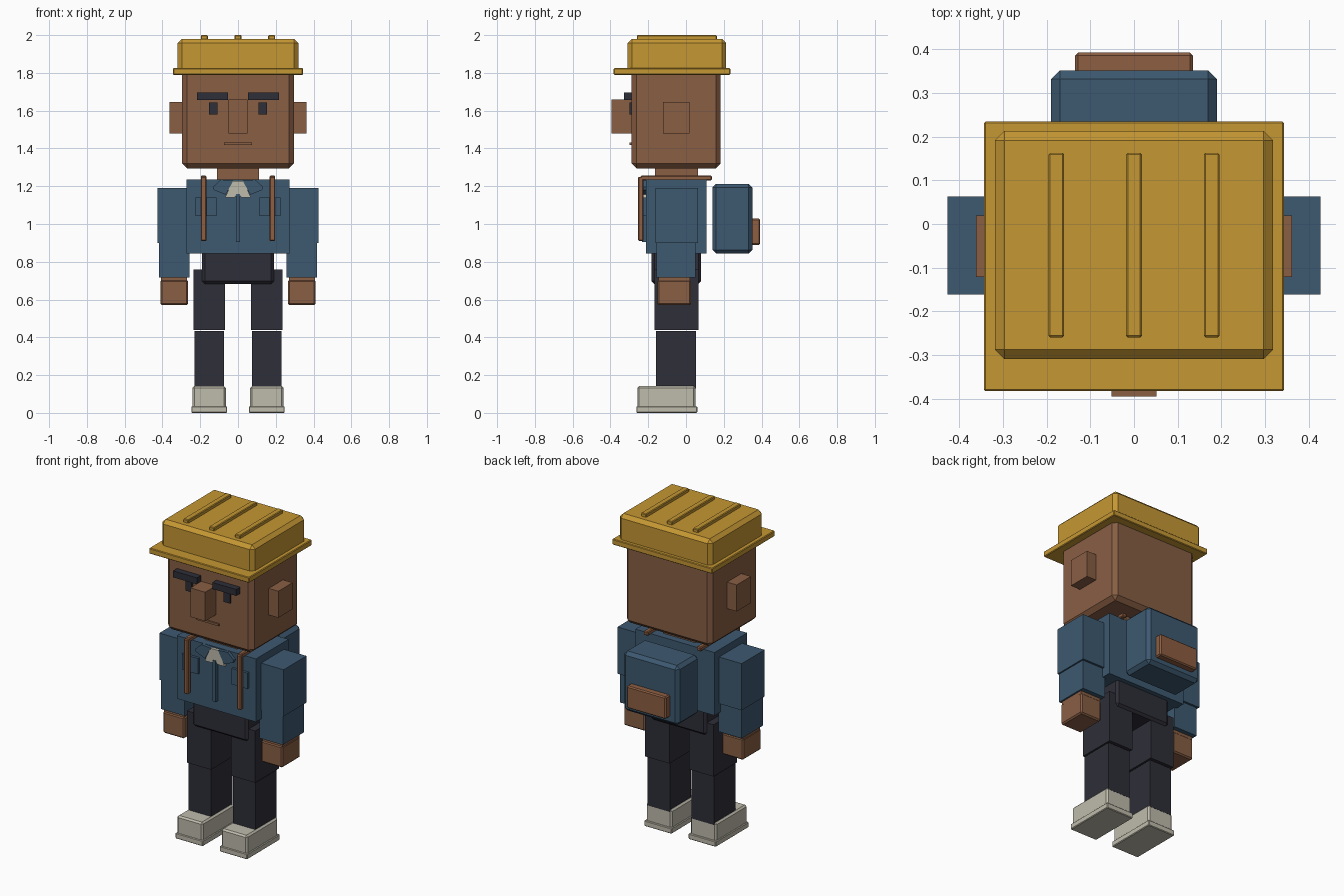
import bpy, bmesh

cube = bpy.data.objects.get("Cube")
if cube:
    bpy.data.objects.remove(cube, do_unlink=True)


def material(name, rgb):
    """Flat material from 0-255 display values, stored as linear."""
    lin = [(c / 255 / 12.92 if c <= 10 else ((c / 255 + 0.055) / 1.055) ** 2.4) for c in rgb]
    m = bpy.data.materials.new(name)
    m.use_nodes = True
    m.diffuse_color = (*lin, 1)
    m.node_tree.nodes["Principled BSDF"].inputs["Base Color"].default_value = (*lin, 1)
    return m


YELLOW = material("hat yellow", (197, 151, 51))
SKIN = material("skin brown", (136, 94, 68))
LEATHER = material("strap brown", (141, 94, 66))
BLUE = material("jacket blue", (61, 89, 112))
DARK = material("trouser dark", (46, 46, 56))
CREAM = material("shoe cream", (191, 187, 172))


def finish(name, bm, mat, bevel):
    bmesh.ops.recalc_face_normals(bm, faces=bm.faces)
    me = bpy.data.meshes.new(name)
    bm.to_mesh(me)
    bm.free()
    me.materials.append(mat)
    ob = bpy.data.objects.new(name, me)
    bpy.context.collection.objects.link(ob)
    if bevel:
        mod = ob.modifiers.new("Bevel", "BEVEL")
        mod.width = bevel
        mod.segments = 1
    return ob


def box(name, xs, ys, zs, mat, bevel=0):
    bm = bmesh.new()
    bmesh.ops.create_cube(bm, size=1)
    for v in bm.verts:
        for i, (lo, hi) in enumerate((xs, ys, zs)):
            v.co[i] = hi if v.co[i] > 0 else lo
    return finish(name, bm, mat, bevel)


def centred(name, half, ys, zs, mat, bevel=0):
    return box(name, (-half, half), ys, zs, mat, bevel)


def pair(name, xs, ys, zs, mat, bevel=0):
    """Box on the left (+x) side and its mirror on the right."""
    box("left_" + name, xs, ys, zs, mat, bevel)
    box("right_" + name, (-xs[1], -xs[0]), ys, zs, mat, bevel)


def plate(name, outline, ys, mat):
    """Outline in x, z extruded along y."""
    bm = bmesh.new()
    face = bm.faces.new([bm.verts.new((x, ys[0], z)) for x, z in outline])
    out = bmesh.ops.extrude_face_region(bm, geom=[face])["geom"]
    moved = [g for g in out if isinstance(g, bmesh.types.BMVert)]
    bmesh.ops.translate(bm, verts=moved, vec=(0, ys[1] - ys[0], 0))
    return finish(name, bm, mat, 0)


# Hat
centred("hat_brim", 0.344, (-0.383, 0.235), (1.79, 1.825), YELLOW, 0.004)
centred("hat_crown", 0.319, (-0.309, 0.213), (1.80, 1.98), YELLOW, 0.022)
for label, x in (("right", -0.178), ("middle", 0), ("left", 0.178)):
    box(label + "_hat_ridge", (x - 0.018, x + 0.018), (-0.26, 0.163), (1.96, 2.0), YELLOW, 0.004)

# Head and face
centred("head", 0.296, (-0.288, 0.183), (1.295, 1.82), SKIN, 0.025)
centred("nose", 0.051, (-0.395, -0.27), (1.48, 1.66), SKIN)
centred("mouth", 0.075, (-0.298, -0.28), (1.418, 1.431), SKIN)
pair("ear", (0.27, 0.362), (-0.121, 0.019), (1.48, 1.645), SKIN)
pair("eye", (0.109, 0.153), (-0.299, -0.27), (1.58, 1.642), DARK)
pair("eyebrow", (0.053, 0.217), (-0.328, -0.27), (1.656, 1.696), DARK)
centred("neck", 0.11, (-0.165, 0.063), (1.20, 1.31), SKIN)

# Jacket
centred("torso", 0.272, (-0.212, 0.108), (0.843, 1.235), BLUE)
centred("jacket_placket", 0.01, (-0.234, -0.2), (0.905, 1.16), BLUE)
pair("chest_pocket", (0.115, 0.225), (-0.228, -0.2), (1.042, 1.14), BLUE)
plate("shirt_front", [(-0.03, 1.228), (-0.068, 1.14), (-0.02, 1.14), (0, 1.16),
                      (0.02, 1.14), (0.068, 1.14), (0.03, 1.228)], (-0.23, -0.2), CREAM)
for label, s in (("left", 1), ("right", -1)):
    flap = [(0.025, 1.23), (0.065, 1.155), (0.128, 1.18), (0.132, 1.197), (0.09, 1.235)]
    plate(label + "_collar_flap", [(s * x, z) for x, z in flap], (-0.232, -0.2), BLUE)

# Arms
pair("upper_arm", (0.262, 0.427), (-0.162, 0.063), (0.90, 1.19), BLUE)
pair("lower_arm", (0.257, 0.418), (-0.157, 0.05), (0.718, 0.90), BLUE)
pair("wrist", (0.27, 0.408), (-0.146, 0.022), (0.69, 0.72), SKIN)
pair("hand", (0.264, 0.411), (-0.152, 0.027), (0.57, 0.703), SKIN, 0.008)

# Hips and legs
centred("hips", 0.19, (-0.182, 0.08), (0.683, 0.86), DARK, 0.014)
pair("upper_leg", (0.068, 0.235), (-0.167, 0.066), (0.438, 0.76), DARK)
pair("lower_leg", (0.075, 0.23), (-0.158, 0.052), (0.13, 0.433), DARK)

# Shoes
pair("shoe_upper", (0.064, 0.241), (-0.258, 0.051), (0.02, 0.142), CREAM, 0.01)
pair("shoe_sole", (0.058, 0.247), (-0.263, 0.06), (0, 0.035), CREAM, 0.004)

# Backpack
centred("backpack", 0.19, (0.14, 0.352), (0.843, 1.213), BLUE, 0.02)
centred("backpack_pocket", 0.135, (0.34, 0.393), (0.89, 1.028), LEATHER, 0.007)
pair("front_strap", (0.167, 0.197), (-0.253, -0.225), (0.91, 1.25), LEATHER, 0.005)
pair("shoulder_strap", (0.167, 0.197), (-0.241, 0.137), (1.23, 1.256), LEATHER, 0.005)
